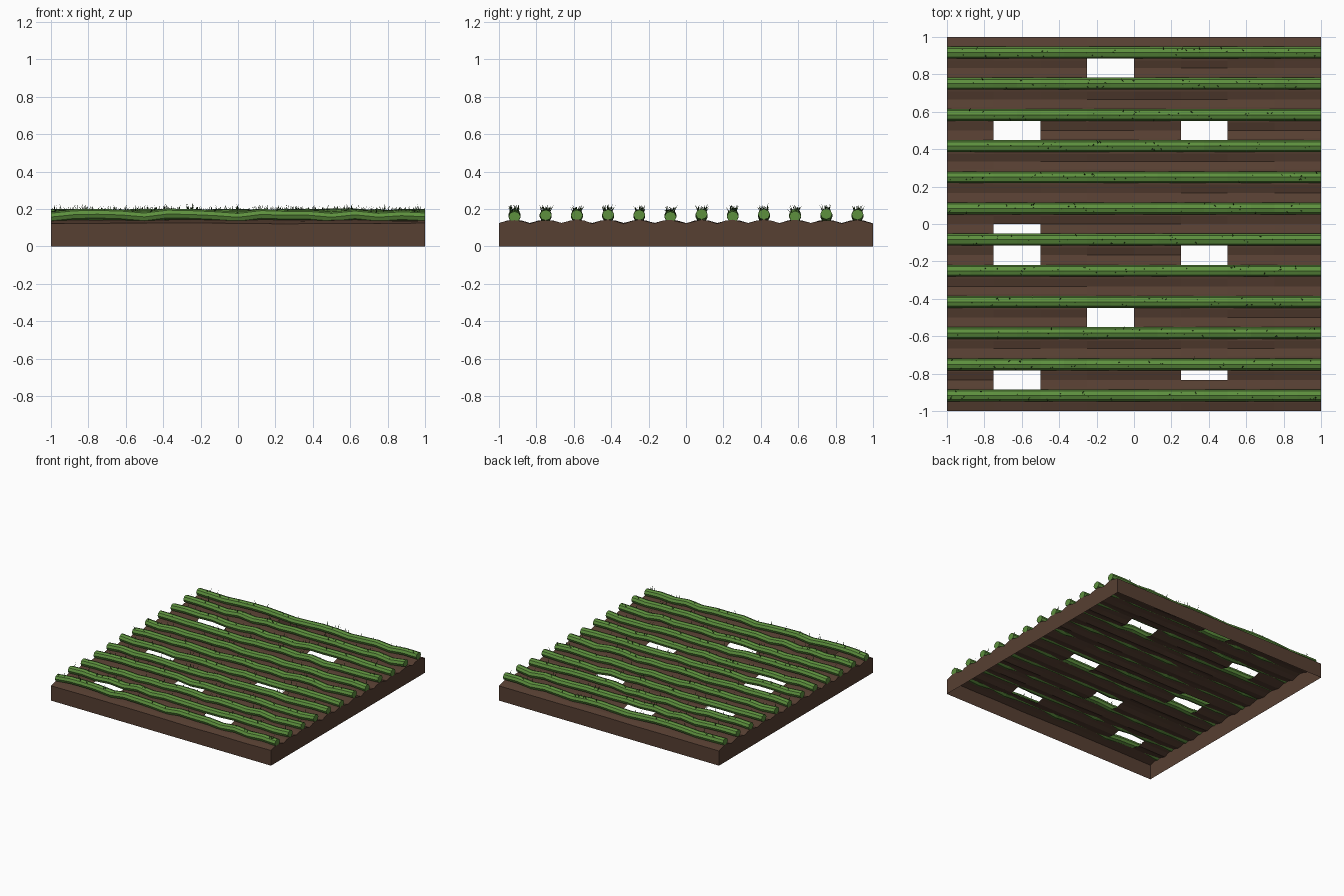
import bpy, bmesh, math, random
from mathutils import Vector

if "Cube" in bpy.data.objects:
    bpy.data.objects.remove(bpy.data.objects["Cube"])

random.seed(4)
PITCH = 1 / 6
ROWS = [-1 + PITCH * (k + 0.5) for k in range(12)]


def material(name, rgb):
    m = bpy.data.materials.new(name)
    m.diffuse_color = (*rgb, 1)
    m.use_nodes = True
    m.node_tree.nodes["Principled BSDF"].inputs["Base Color"].default_value = m.diffuse_color
    return m


soil_mat = material("brown soil", (0.095, 0.050, 0.032))
green_mat = material("crop green", (0.11, 0.28, 0.048))
dark_mat = material("dark grass green", (0.022, 0.055, 0.012))


def finish(bm, name, mat):
    me = bpy.data.meshes.new(name)
    bm.to_mesh(me)
    bm.free()
    me.materials.append(mat)
    ob = bpy.data.objects.new(name, me)
    bpy.context.collection.objects.link(ob)
    return ob


# Soil: ridged sheet with open patches and side walls, open underneath
HOLES = [(-0.25, 0.75, 0.9167), (-0.75, 0.4167, 0.5833), (0.25, 0.4167, 0.5833),
         (-0.75, -0.0833, 0), (-0.75, -0.25, -0.0833), (0.25, -0.25, -0.0833),
         (-0.25, -0.5833, -0.4167), (-0.75, -0.9167, -0.75), (0.25, -0.8333, -0.75)]
NX, NY = 8, 48
PROFILE = [0.123, 0.135, 0.142, 0.135]
bm = bmesh.new()
grid = []
for i in range(NX + 1):
    col = []
    for j in range(NY + 1):
        z = PROFILE[j % 4] + random.uniform(-0.003, 0.003)
        col.append(bm.verts.new((-1 + 2 * i / NX, -1 + 2 * j / NY, z)))
    grid.append(col)
for i in range(NX):
    for j in range(NY):
        x = -1 + 2 * (i + 0.5) / NX
        y = -1 + 2 * (j + 0.5) / NY
        if any(hx < x < hx + 0.25 and a < y < b for hx, a, b in HOLES):
            continue
        bm.faces.new((grid[i][j], grid[i + 1][j], grid[i + 1][j + 1], grid[i][j + 1]))
rim = ([grid[i][0] for i in range(NX)] + [grid[NX][j] for j in range(NY)]
       + [grid[i][NY] for i in range(NX, 0, -1)] + [grid[0][j] for j in range(NY, 0, -1)])
foot = [bm.verts.new((v.co.x, v.co.y, 0)) for v in rim]
for k in range(len(rim)):
    n = (k + 1) % len(rim)
    bm.faces.new((foot[k], foot[n], rim[n], rim[k]))
bmesh.ops.delete(bm, geom=[v for v in bm.verts if not v.link_faces], context='VERTS')
finish(bm, "soil_bed", soil_mat)

# Crop rows: gently undulating eight-sided tubes; grass blades on top
SEG, R = 16, 0.032
blades = bmesh.new()
for r, y in enumerate(ROWS):
    heights = [0.165 + random.uniform(-0.009, 0.009) for _ in range(SEG + 1)]
    bm = bmesh.new()
    rings = []
    for i, h in enumerate(heights):
        rings.append([bm.verts.new((-1 + 2 * i / SEG,
                                    y + R * math.cos(a * math.pi / 4),
                                    h + R * 0.9 * math.sin(a * math.pi / 4)))
                      for a in range(8)])
    for p, q in zip(rings, rings[1:]):
        for a in range(8):
            b = (a + 1) % 8
            bm.faces.new((p[a], p[b], q[b], q[a]))
    bm.faces.new(rings[0][::-1])
    bm.faces.new(rings[-1])
    bmesh.ops.recalc_face_normals(bm, faces=bm.faces)
    finish(bm, f"crop_row_{r + 1}", green_mat)

    for _ in range(38):
        x = random.uniform(-0.985, 0.985)
        t = (x + 1) / 2 * SEG
        i = int(t)
        h = heights[i] + (heights[i + 1] - heights[i]) * (t - i)
        off = random.uniform(-0.02, 0.02)
        base = Vector((x, y + off, h + 0.018))
        ang = random.uniform(0, 2 * math.pi)
        side = Vector((math.cos(ang), math.sin(ang), 0)) * 0.004
        tip = base + Vector((random.uniform(-0.015, 0.015),
                             off * 0.6 + random.uniform(-0.012, 0.012),
                             random.uniform(0.022, 0.042)))
        tip.x = max(-1, min(1, tip.x))
        blades.faces.new([blades.verts.new(c) for c in (base - side, base + side, tip)])
finish(blades, "grass_blades", dark_mat)
